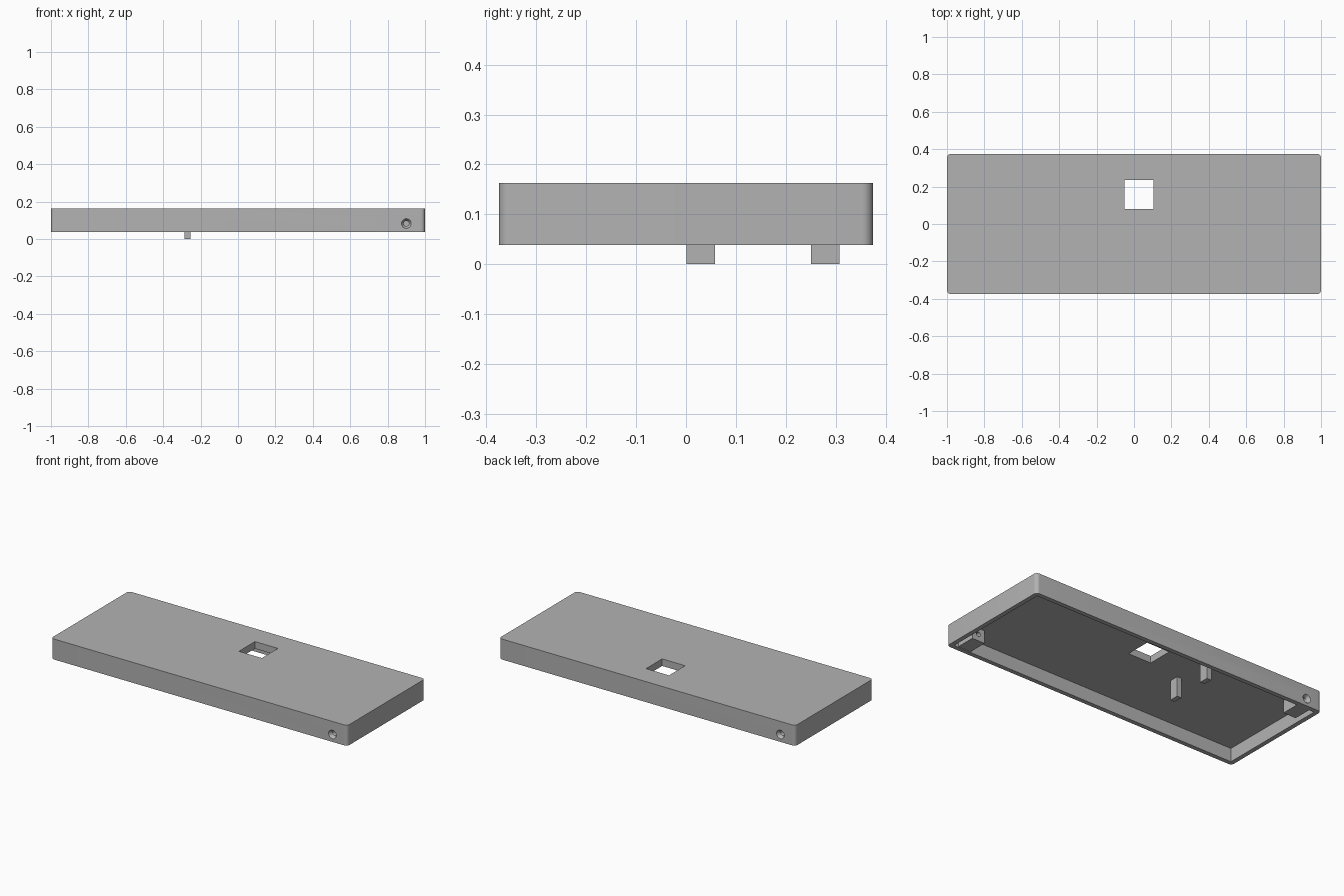
import bpy
import bmesh
import math
from mathutils import Matrix, Vector

if "Cube" in bpy.data.objects:
    bpy.data.objects.remove(bpy.data.objects["Cube"], do_unlink=True)

HX, HY = 1.0, 0.375            # outer half sizes
RIM, CEIL, TOP = 0.038, 0.12, 0.163
WALL, CORNER = 0.027, 0.022

grey = bpy.data.materials.new("plain grey")
grey.use_nodes = True
grey.diffuse_color = (0.45, 0.45, 0.45, 1)
grey.node_tree.nodes["Principled BSDF"].inputs["Base Color"].default_value = (0.45, 0.45, 0.45, 1)


def add_object(name, bm):
    mesh = bpy.data.meshes.new(name)
    bmesh.ops.recalc_face_normals(bm, faces=bm.faces)
    bm.to_mesh(mesh)
    bm.free()
    mesh.materials.append(grey)
    obj = bpy.data.objects.new(name, mesh)
    bpy.context.collection.objects.link(obj)
    return obj


def box(name, low, high, radius=0):
    """Box between two corners, with optionally rounded upright edges."""
    low, high = Vector(low), Vector(high)
    bm = bmesh.new()
    bmesh.ops.create_cube(bm, size=1, matrix=Matrix.Translation((low + high) / 2)
                          @ Matrix.Diagonal((high - low).to_4d()))
    if radius:
        upright = [e for e in bm.edges
                   if abs(e.verts[0].co.z - e.verts[1].co.z) > 0.01]
        bmesh.ops.bevel(bm, geom=upright, offset=radius, segments=8,
                        profile=0.5, affect='EDGES')
    return add_object(name, bm)


def screw_cutter(side):
    """Countersunk bore, lathed around the y axis."""
    profile = [(0, -0.05), (0.026, -0.05), (0.026, 0), (0.014, 0.018), (0.014, 0.2), (0, 0.2)]
    bm = bmesh.new()
    verts = [bm.verts.new((r, y, 0)) for r, y in profile]
    edges = [bm.edges.new(pair) for pair in zip(verts, verts[1:])]
    bmesh.ops.spin(bm, geom=verts + edges, axis=(0, 1, 0), cent=(0, 0, 0),
                   angle=math.tau, steps=32)
    bmesh.ops.remove_doubles(bm, verts=bm.verts, dist=0.0001)
    turn = Matrix.Rotation(0 if side > 0 else math.pi, 4, 'Z')
    bmesh.ops.transform(bm, verts=bm.verts,
                        matrix=turn @ Matrix.Translation((0.9, -HY, 0.083)))
    return add_object("screw_cutter", bm)


def cut(obj, cutters):
    for cutter in cutters:
        cutter.hide_render = True
        mod = obj.modifiers.new("cut", 'BOOLEAN')
        mod.operation, mod.solver, mod.object = 'DIFFERENCE', 'EXACT', cutter
    bpy.context.view_layer.update()
    graph = bpy.context.evaluated_depsgraph_get()
    result = bpy.data.meshes.new_from_object(obj.evaluated_get(graph))
    obj.modifiers.clear()
    obj.data = result


# Hollow cover shell, with the square window and two screw holes
shell = box("cover_shell", (-HX, -HY, RIM), (HX, HY, TOP), CORNER)
cavity = box("cavity_cutter", (WALL - HX, WALL - HY, -0.1), (HX - WALL, HY - WALL, CEIL))
window = box("window_cutter", (-0.05, 0.08, 0), (0.105, 0.235, 0.3))
screws = {side: screw_cutter(side) for side in (1, -1)}
cut(shell, [cavity, window, *screws.values()])
parts = [shell]

# Screw blocks in two opposite corners
for side, name in ((1, "front_left_screw_block"), (-1, "back_right_screw_block")):
    xs = sorted((side * 0.857, side * 0.943))
    ys = sorted((side * -0.23, side * (0.01 - HY)))
    block = box(name, (xs[0], ys[0], RIM + 0.004), (xs[1], ys[1], CEIL + 0.01))
    cut(block, [screws[side]])
    parts.append(block)

# Two locating tabs that reach below the rim
for name, y in (("middle_tab", 0.001), ("back_tab", 0.251)):
    parts.append(box(name, (-0.285, y, 0), (-0.255, y + 0.057, CEIL + 0.01)))

for cutter in (cavity, window, *screws.values()):
    bpy.data.objects.remove(cutter, do_unlink=True)

bpy.ops.object.select_all(action='DESELECT')
for part in parts:
    part.select_set(True)
bpy.context.view_layer.objects.active = shell
bpy.ops.object.shade_smooth_by_angle(angle=math.radians(30))
